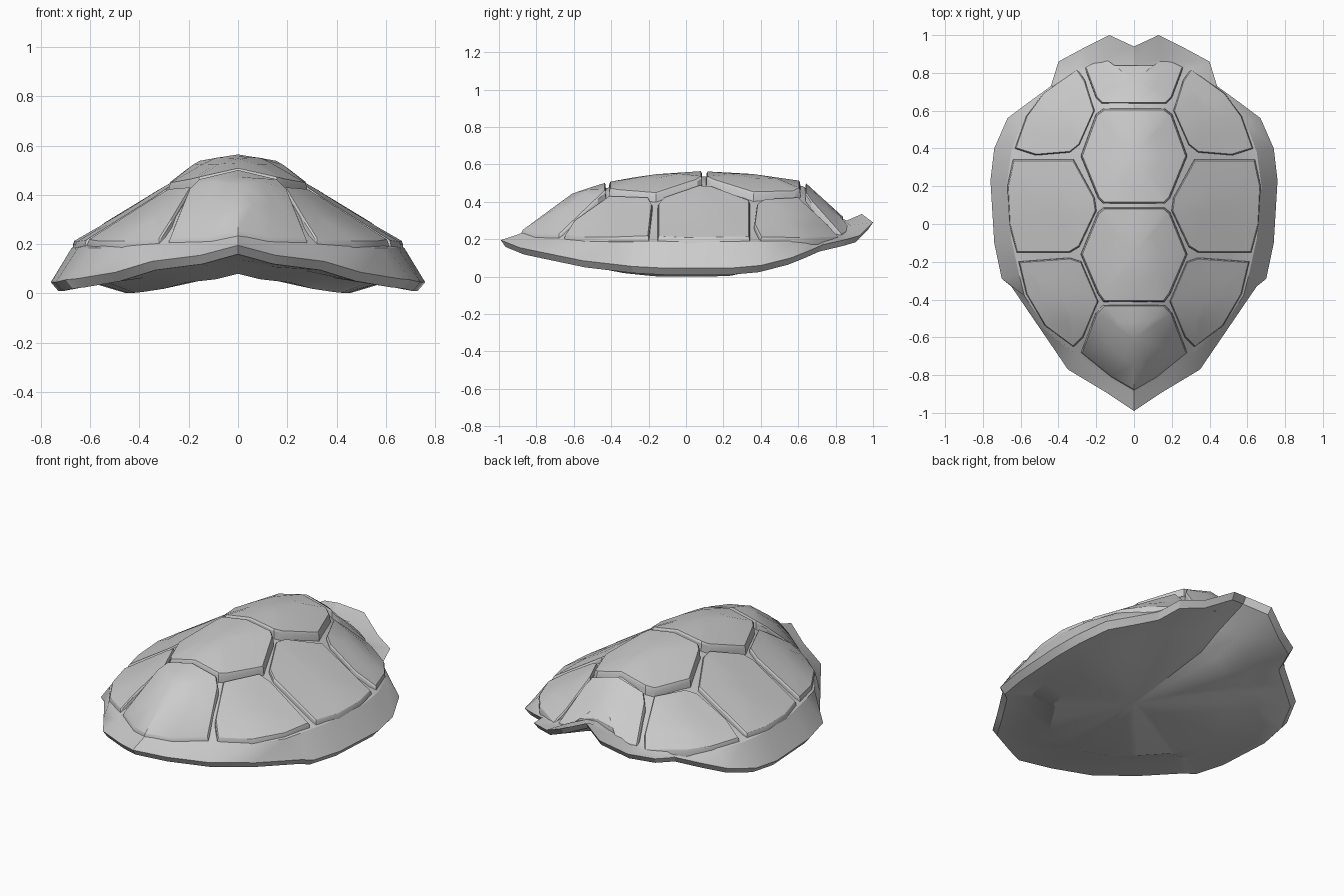
import bpy, bmesh, math

if "Cube" in bpy.data.objects:
    bpy.data.objects.remove(bpy.data.objects["Cube"], do_unlink=True)

shell_grey = bpy.data.materials.new("shell_grey")
shell_grey.use_nodes = True
GREY = (0.6, 0.6, 0.6, 1)
shell_grey.diffuse_color = GREY
shell_grey.node_tree.nodes["Principled BSDF"].inputs["Base Color"].default_value = GREY

# Ridge height and dome half-width along y, and two cross-sections of the dome
RIDGE = [(-.9, .23), (-.75, .34), (-.6, .45), (-.42, .505), (-.2, .545), (.08, .564),
         (.35, .55), (.63, .51), (.85, .31), (.9, .28)]
WIDTH = [(-.9, .03), (-.66, .32), (-.54, .47), (-.37, .57), (-.2, .62), (.2, .67),
         (.4, .63), (.56, .57), (.68, .48), (.82, .3), (.95, .25)]
SPINE = [(0, 1), (.14, .985), (.25, .92), (.42, .73), (1, 0)]
FLANK = [(0, 1), (.15, .93), (.3, .8), (.45, .645), (.58, .49), (1, 0)]
EDGE = .21


def lerp(table, v):
    v = min(max(v, table[0][0]), table[-1][0])
    for (a, p), (b, q) in zip(table, table[1:]):
        if v <= b:
            return p + (q - p) * (v - a) / (b - a)


def height(x, y, section):
    return EDGE + (lerp(RIDGE, y) - EDGE) * lerp(section, abs(x) / lerp(WIDTH, y))


def groove(x, y):
    """Surface of the body between the plates."""
    return height(x, y, FLANK) - .027


def finish(name, bm, angle):
    bmesh.ops.recalc_face_normals(bm, faces=bm.faces)
    mesh = bpy.data.meshes.new(name)
    bm.to_mesh(mesh)
    bm.free()
    mesh.materials.append(shell_grey)
    obj = bpy.data.objects.new(name, mesh)
    bpy.context.collection.objects.link(obj)
    bpy.ops.object.select_all(action='DESELECT')
    obj.select_set(True)
    bpy.context.view_layer.objects.active = obj
    bpy.ops.object.shade_smooth_by_angle(angle=math.radians(angle))


def mirrored(half):
    """Close a half outline that starts and ends on the centre line."""
    return half + [(-p[0], *p[1:]) for p in reversed(half[1:-1])]


def loft(bm, rings, start, end):
    """Skin a stack of equal rings and close both ends with a fan."""
    loops = [[bm.verts.new(p) for p in ring] for ring in rings]
    n = len(loops[0])
    for a, b in zip(loops, loops[1:]):
        for i in range(n):
            j = (i + 1) % n
            bm.faces.new((a[i], a[j], b[j], b[i]))
    for loop, tip in ((loops[0], start), (loops[-1], end)):
        pole = bm.verts.new(tip)
        for i in range(n):
            bm.faces.new((loop[i], loop[(i + 1) % n], pole))


# Shell body: outer rim, ledge under the plates, dome and dished underside
rim = mirrored([(0, -.99, .195), (.15, -.89, .155), (.35, -.77, .13), (.5, -.55, .085),
                (.65, -.33, .06), (.7, -.29, .055), (.74, -.1, .045), (.76, .23, .045),
                (.74, .4, .06), (.67, .56, .1), (.55, .65, .135), (.44, .73, .17),
                (.4, .86, .2), (.27, .93, .22), (.13, 1, .29), (0, .94, .335)])
ledge = mirrored([(0, -.9, .225), (.14, -.82, .195), (.3, -.7, .185), (.46, -.56, .185),
                  (.58, -.38, .185), (.61, -.26, .185), (.65, -.08, .185),
                  (.675, .2, .185), (.65, .38, .185), (.59, .55, .185), (.49, .66, .19),
                  (.4, .74, .2), (.3, .82, .21), (.23, .86, .23), (.15, .88, .275),
                  (0, .86, .3)])
MID_Y = .08


def dome_ring(f):
    pts = [(x * f, MID_Y + (y - MID_Y) * f) for x, y, z in ledge]
    return [(x, y, groove(x, y)) for x, y in pts]


rim_low = [(x * .96, y * .975, z - .036) for x, y, z in rim]
hollow = [(x * .76, y * .76, z * .65 + .008) for x, y, z in rim]
crest = [(x * .6, y * .6, max(z * .55 - .028, .001)) for x, y, z in rim]
body = bmesh.new()
loft(body, [crest, hollow, rim_low, rim, ledge]
     + [dome_ring(f) for f in (.93, .82, .7, .58, .46, .34, .2)],
     (0, 0, .085), (0, MID_Y, groove(0, MID_Y)))
finish("shell_body", body, 28)


def plate(name, outline, section):
    """Raised plate that follows the dome and is seated in the body."""
    cx = sum(p[0] for p in outline) / len(outline)
    cy = sum(p[1] for p in outline) / len(outline)

    def ring(grow, surface, drop):
        pts = [(cx + (x - cx) * grow, cy + (y - cy) * grow) for x, y in outline]
        return [(x, y, surface(x, y) - drop) for x, y in pts]

    def top(x, y):
        return height(x, y, section)

    bm = bmesh.new()
    loft(bm, [ring(1.01, groove, .012), ring(1, top, .01), ring(.975, top, 0),
              ring(.5, top, 0)],
         (cx, cy, groove(cx, cy) - .012), (cx, cy, top(cx, cy)))
    finish(name, bm, 25)


# Plates along the spine
spine = {
    "spine_plate_front": [(0, -.88), (.12, -.81), (.28, -.68), (.2, -.47), (.16, -.43),
                          (0, -.43)],
    "spine_plate_front_middle": [(0, -.41), (.16, -.41), (.19, -.37), (.28, -.16),
                                 (.19, .06), (.16, .085), (0, .085)],
    "spine_plate_back_middle": [(0, .11), (.16, .11), (.19, .14), (.28, .36),
                                (.2, .58), (.16, .61), (0, .61)],
    "spine_plate_back": [(0, .64), (.17, .64), (.2, .67), (.26, .83), (.16, .88),
                         (.12, .84), (0, .84)],
}
for name, half in spine.items():
    plate(name, mirrored(half), SPINE)

# Plates down each flank
flank = {
    "flank_plate_front": [(.34, -.18), (.61, -.2), (.57, -.37), (.47, -.54), (.32, -.65),
                          (.27, -.6), (.19, -.41), (.28, -.2)],
    "flank_plate_middle": [(.32, .34), (.64, .34), (.67, .2), (.66, 0), (.62, -.15),
                           (.34, -.15), (.29, -.12), (.2, .07), (.21, .14)],
    "flank_plate_back": [(.3, .82), (.48, .69), (.57, .57), (.63, .4), (.52, .365),
                         (.34, .38), (.29, .42), (.21, .6), (.26, .76)],
}
for side, sx in (("left", 1), ("right", -1)):
    for name, pts in flank.items():
        plate(f"{name}_{side}", [(sx * x, y) for x, y in pts], FLANK)
